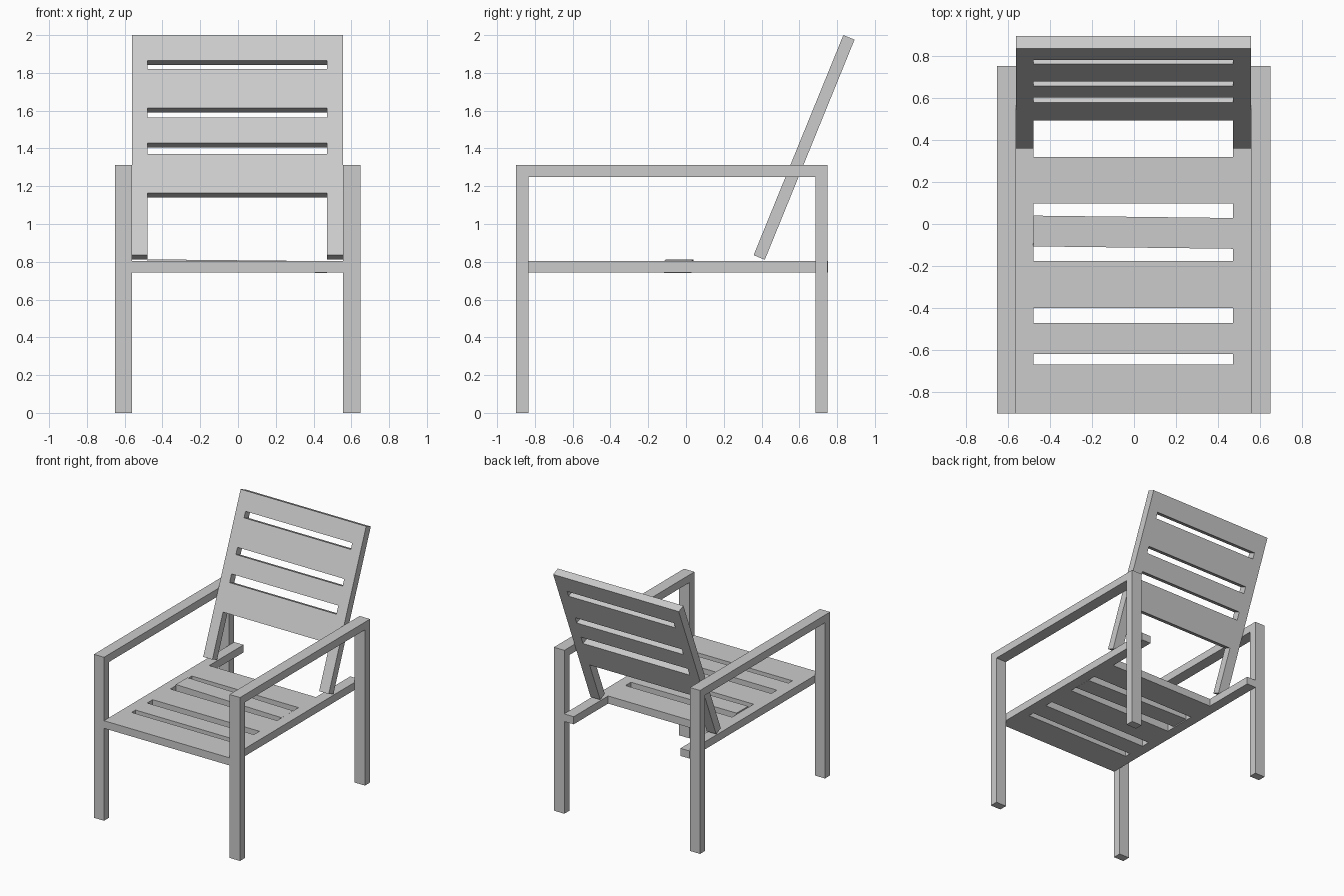
import bpy, math
from mathutils import Matrix, Vector

if "Cube" in bpy.data.objects:
    bpy.data.objects.remove(bpy.data.objects["Cube"])


def box(name, x, y, z, matrix=None):
    """Box spanning the given (min, max) ranges, optionally transformed."""
    bpy.ops.mesh.primitive_cube_add(size=1)
    ob = bpy.context.object
    ob.name = name
    size = Vector((x[1] - x[0], y[1] - y[0], z[1] - z[0]))
    centre = Vector((sum(x), sum(y), sum(z))) / 2
    ob.data.transform(Matrix.Translation(centre) @ Matrix.Diagonal((*size, 1)))
    if matrix:
        ob.data.transform(matrix)
    return ob


INNER = (-0.478, 0.47)                       # slat span
SIDES = {"left": ((-0.65, -0.56), (-0.56, -0.478)),
         "right": ((0.555, 0.648), (0.47, 0.555))}
SEAT_Z = (0.742, 0.803)

# Backrest frame: local z runs up along the front face, local y is thickness
tilt = math.atan2(0.475, 1.165)
back = Matrix.Translation((0, 0.358, 0.835)) @ Matrix.Rotation(-tilt, 4, 'X')


def along(z):
    """Distance up the backrest for a world height on its front face."""
    return (z - 0.835) / math.cos(tilt)


for side, (leg_x, rail_x) in SIDES.items():
    # Arm frame
    box(f"front_leg_{side}", leg_x, (-0.9, -0.835), (0, 1.25))
    box(f"back_leg_{side}", leg_x, (0.685, 0.75), (0, 1.25))
    box(f"armrest_{side}", leg_x, (-0.9, 0.75), (1.25, 1.312))
    # Seat rail and backrest upright
    box(f"seat_rail_{side}", rail_x, (-0.9, 0.753), SEAT_Z)
    box(f"back_upright_{side}", rail_x, (0, 0.064), (0, along(2.0)), back)

# Seat slats
for i, y in enumerate([(-0.9, -0.667), (-0.618, -0.47), (-0.4, -0.175), (0.097, 0.317)]):
    box(f"seat_slat_{i + 1}", INNER, y, SEAT_Z)

# Loose, slightly skewed seat slat
skew = (Matrix.Translation((0, -0.039, 0.777))
        @ Matrix.Rotation(-0.012, 4, 'Z') @ Matrix.Rotation(0.01, 4, 'Y'))
box("loose_seat_slat", INNER, (-0.073, 0.073), (-0.031, 0.031), skew)

# Backrest slats
for i, (lo, hi) in enumerate([(1.165, 1.37), (1.43, 1.565), (1.615, 1.82), (1.865, 2.0)]):
    box(f"back_slat_{i + 1}", INNER, (0, 0.064), (along(lo), along(hi)), back)
